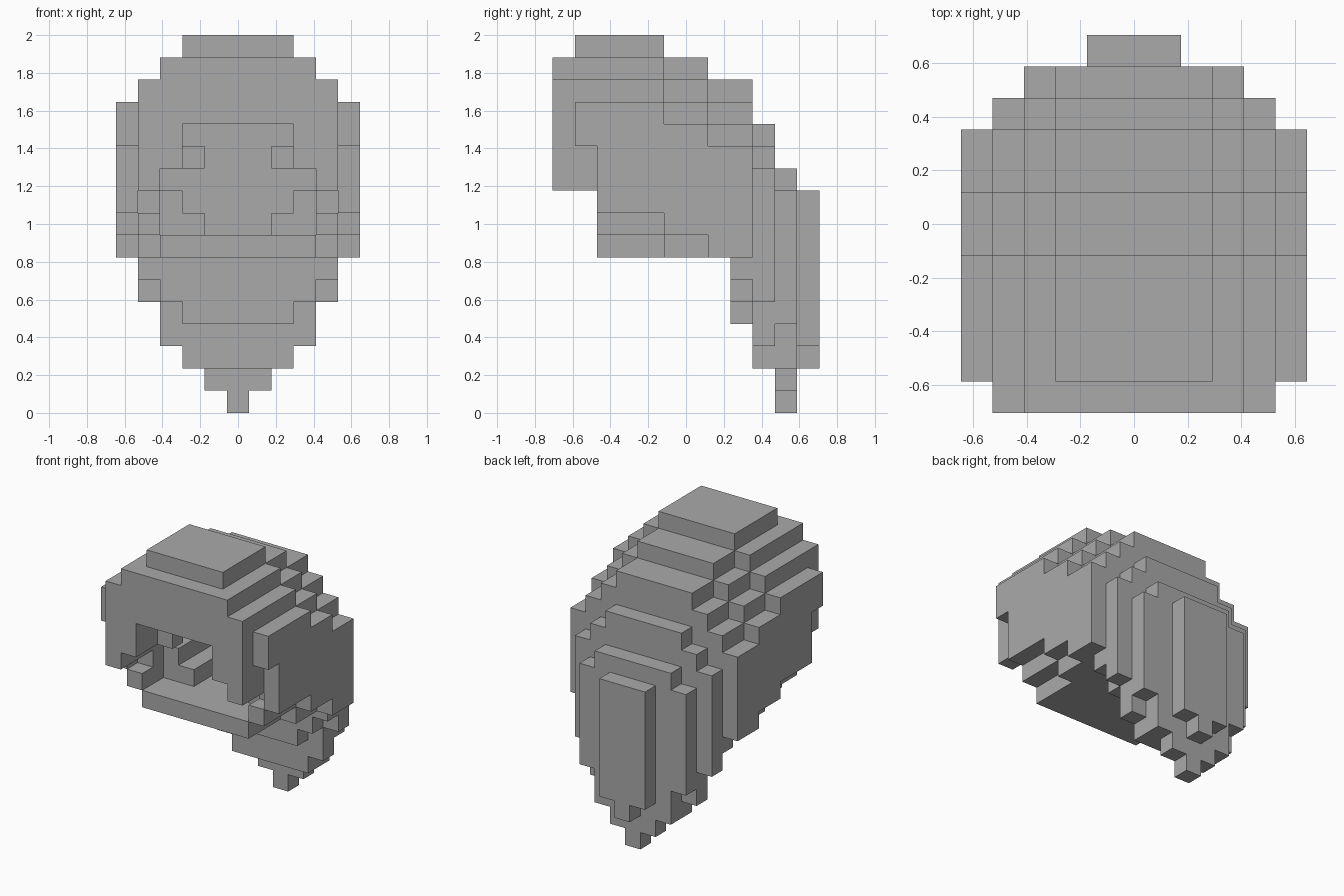
import bpy, bmesh
from mathutils import Vector

if "Cube" in bpy.data.objects:
    bpy.data.objects.remove(bpy.data.objects["Cube"], do_unlink=True)

UNIT = 2 / 17  # block edge length

grey = bpy.data.materials.new("plain grey")
grey.use_nodes = True
grey.diffuse_color = (0.4, 0.4, 0.4, 1)
grey.node_tree.nodes["Principled BSDF"].inputs["Base Color"].default_value = (0.4, 0.4, 0.4, 1)


def slab(reach, y0, y1, z0, z1, inner=0):
    """Blocks mirrored about x = 0, from column inner to column reach."""
    return {(s * x, y, z) for s in (-1, 1) for x in range(inner, reach + 1)
            for y in range(y0, y1) for z in range(z0, z1)}


def union(slabs):
    return set().union(*(slab(*s) for s in slabs))


# Rounded hood: stepped crown and cheeks
hood = union([
    (5, 1, 2, 12, 14), (5, 2, 5, 9, 14), (5, 5, 7, 8, 13), (5, 7, 9, 7, 12),
    (4, 0, 2, 10, 15), (4, 2, 5, 8, 15), (4, 5, 7, 7, 14), (4, 7, 9, 7, 13),
    (3, 0, 2, 10, 16), (3, 2, 5, 7, 16), (3, 5, 7, 7, 15), (3, 7, 9, 7, 14),
    (2, 1, 5, 16, 17), (2, 5, 7, 15, 16), (2, 7, 9, 14, 15),
])

# Face opening and the hollow behind it
hood -= union([
    (2, 0, 1, 11, 13), (3, 0, 8, 10, 11),
    (2, 1, 8, 11, 13), (2, 1, 7, 13, 14),
    (3, 2, 4, 8, 10), (2, 4, 8, 9, 10), (1, 4, 8, 8, 9),
    (4, 2, 3, 9, 10, 4),
])

# Small tufts hanging inside the opening
tufts = slab(2, 2, 3, 11, 12, 2)

# Tapering layers down the back
inner_fall = union([(4, 8, 9, 6, 7), (3, 8, 9, 5, 6), (2, 8, 9, 4, 5),
                    (4, 9, 10, 5, 11), (3, 9, 10, 3, 12), (2, 9, 10, 2, 13)])
middle_fall = union([(3, 10, 11, 4, 10), (2, 10, 11, 2, 11),
                     (1, 10, 11, 1, 2), (0, 10, 11, 0, 1)])
outer_fall = union([(1, 11, 12, 3, 10), (0, 11, 12, 2, 3)])

parts = {"hood": hood, "inner_tufts": tufts, "inner_back_fall": inner_fall,
         "middle_back_fall": middle_fall, "outer_back_fall": outer_fall}
solid = set().union(*parts.values())


def build(name, cells):
    """Skin the exposed sides of the blocks and merge flat areas."""
    bm = bmesh.new()
    corners = {}

    def vert(p):
        key = tuple(round(2 * c) for c in p)
        if key not in corners:
            corners[key] = bm.verts.new((p.x * UNIT, (p.y - 5.5) * UNIT, (p.z + 0.5) * UNIT))
        return corners[key]

    for cell in sorted(cells):
        for axis in range(3):
            for sign in (-1, 1):
                n = Vector((0, 0, 0))
                n[axis] = sign
                if tuple(int(c + d) for c, d in zip(cell, n)) in solid:
                    continue
                u = Vector((0, 0, 0))
                u[(axis + 1) % 3] = 0.5
                v = n.cross(u)
                mid = Vector(cell) + n / 2
                bm.faces.new([vert(mid + a * u + b * v)
                              for a, b in ((-1, -1), (1, -1), (1, 1), (-1, 1))])
    bmesh.ops.dissolve_limit(bm, angle_limit=0.01, verts=bm.verts[:], edges=bm.edges[:])
    mesh = bpy.data.meshes.new(name)
    bm.to_mesh(mesh)
    bm.free()
    mesh.materials.append(grey)
    bpy.context.collection.objects.link(bpy.data.objects.new(name, mesh))


for part, blocks in parts.items():
    build(part, blocks)
